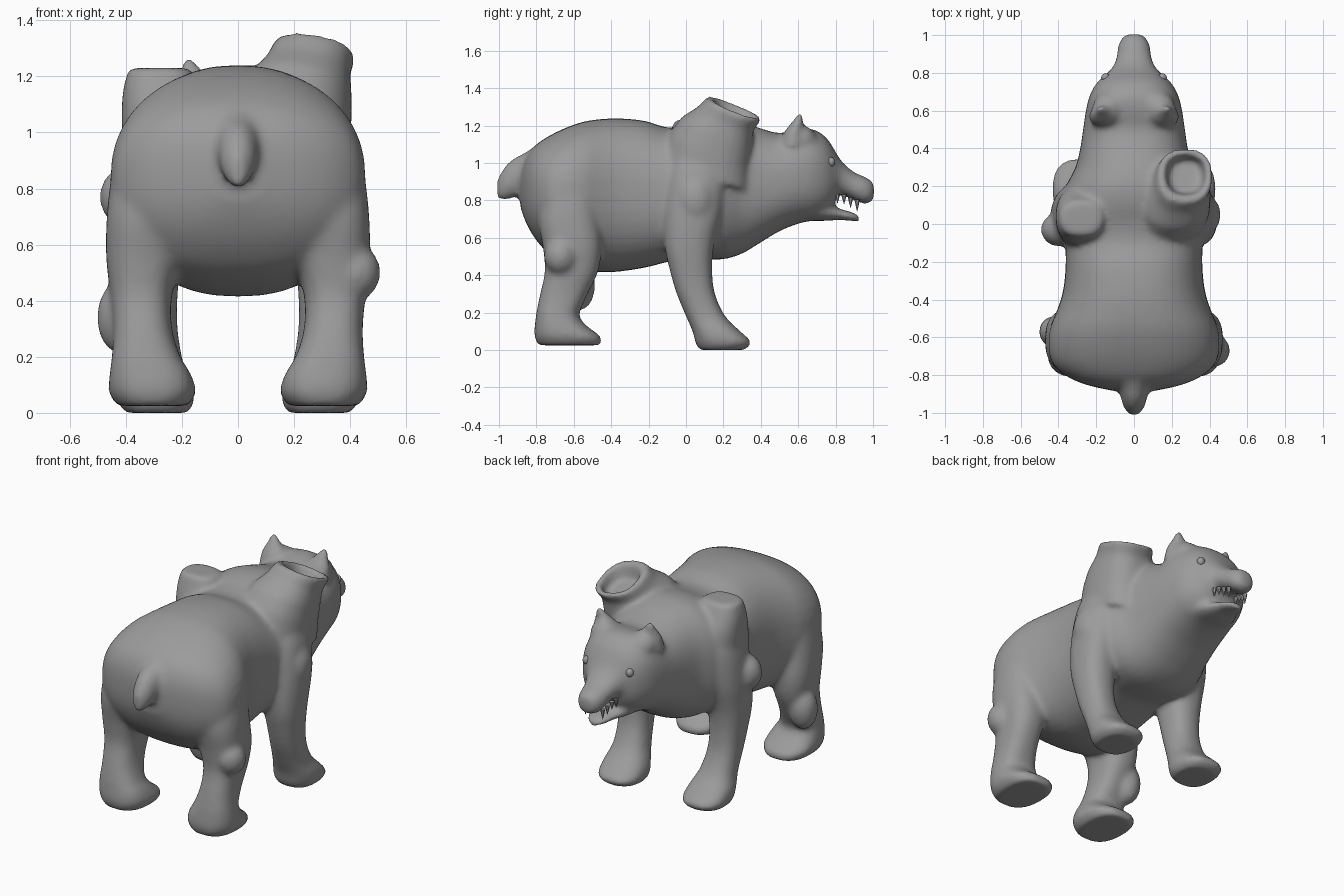
import bpy, bmesh, math
from mathutils import Vector, Matrix

fur = bpy.data.materials.new("grey fur")
fur.diffuse_color = (0.33, 0.33, 0.33, 1)


def ring(bm, c, u, v, n, seg=40):
    """Superellipse ring of vertices around c with half axes u and v."""
    out = []
    for i in range(seg):
        t = 2 * math.pi * i / seg
        a, b = math.cos(t), math.sin(t)
        a = math.copysign(abs(a) ** (2 / n), a)
        b = math.copysign(abs(b) ** (2 / n), b)
        out.append(bm.verts.new(c + u * a + v * b))
    return out


def spline(p, q, r, s, t):
    """Catmull-Rom point between q and r."""
    return .5 * (2 * q + (r - p) * t + (2 * p - 5 * q + 4 * r - s) * t * t
                 + (3 * q - p - 3 * r + s) * t ** 3)


def loft(bm, sections, n=2.2, steps=4):
    """Skin a closed smooth tube through (centre, u, v) sections."""
    secs = [[Vector(x) for x in s] for s in sections]
    last = len(secs) - 1
    fine = []
    for i in range(last):
        four = [secs[max(0, min(last, i + k))] for k in (-1, 0, 1, 2)]
        for k in range(steps):
            fine.append([spline(*[f[j] for f in four], k / steps) for j in range(3)])
    fine.append(secs[-1])
    rings = [ring(bm, c, u, v, n) for c, u, v in fine]
    for r, s in zip(rings, rings[1:]):
        for i in range(len(r)):
            j = (i + 1) % len(r)
            bm.faces.new((r[i], r[j], s[j], s[i]))
    bm.faces.new(rings[0][::-1])
    bm.faces.new(rings[-1])


def along_y(rows):
    """Rows of y, bottom z, top z, half width."""
    return [((0, y, (lo + hi) / 2), (w, 0, 0), (0, 0, (hi - lo) / 2))
            for y, lo, hi, w in rows]


def leg(rows, side):
    """Rows of z, inner x, outer x, back y, front y."""
    return [((side * (a + b) / 2, (p + q) / 2, z), ((b - a) / 2, 0, 0), (0, (q - p) / 2, 0))
            for z, a, b, p, q in rows]


def ball(bm, c, r):
    m = Matrix.Translation(c) @ Matrix.Diagonal((*r, 1))
    bmesh.ops.create_uvsphere(bm, u_segments=16, v_segments=10, radius=1, matrix=m)


def finish(bm, name, smooth=True):
    bmesh.ops.recalc_face_normals(bm, faces=bm.faces[:])
    for f in bm.faces:
        f.smooth = smooth
    me = bpy.data.meshes.new(name)
    bm.to_mesh(me)
    bm.free()
    me.materials.append(fur)
    ob = bpy.data.objects.new(name, me)
    bpy.context.collection.objects.link(ob)
    return ob


bm = bmesh.new()
# trunk, neck and skull
loft(bm, along_y([
    (-.885, .76, .96, .10), (-.855, .68, 1.03, .24), (-.81, .60, 1.09, .35), (-.74, .52, 1.14, .43),
    (-.65, .465, 1.185, .455), (-.55, .43, 1.22, .445), (-.45, .415, 1.235, .405),
    (-.35, .42, 1.238, .375), (-.22, .44, 1.225, .362), (-.1, .47, 1.19, .365), (0, .49, 1.2, .375),
    (.1, .485, 1.23, .38), (.2, .485, 1.24, .36), (.3, .515, 1.22, .31),
    (.4, .575, 1.185, .285), (.5, .635, 1.16, .27), (.6, .675, 1.18, .255),
    (.68, .695, 1.18, .235), (.75, .73, 1.135, .195), (.8, .79, 1.06, .14)]), 2.4)
# upper muzzle
loft(bm, along_y([
    (.7, .81, 1.08, .19), (.79, .825, 1.06, .145), (.84, .825, 1.0, .108),
    (.9, .80, .95, .09), (.96, .78, .925, .08), (1.005, .80, .895, .045)]))
# lower jaw
loft(bm, along_y([
    (.62, .69, .82, .16), (.74, .69, .79, .13), (.82, .695, .755, .09),
    (.88, .69, .74, .07), (.925, .685, .72, .04)]))
# tail
loft(bm, along_y([
    (-.72, .78, 1.14, .2), (-.82, .81, 1.08, .125), (-.87, .835, 1.05, .085),
    (-.92, .815, 1.025, .07), (-.97, .80, .98, .055), (-1.01, .81, .91, .025)]), 2)
for s in (-1, 1):
    # hind leg
    loft(bm, leg([
        (.025, .18, .43, -.79, -.455), (.07, .15, .46, -.81, -.455), (.12, .16, .46, -.81, -.52),
        (.16, .18, .455, -.805, -.56), (.2, .205, .45, -.80, -.57), (.3, .235, .445, -.78, -.525),
        (.42, .235, .455, -.755, -.47), (.55, .2, .47, -.765, -.45), (.7, .15, .468, -.79, -.46),
        (.85, .1, .45, -.77, -.47), (1.0, .1, .41, -.72, -.5)], s), 2.5)
    # front leg with shoulder
    loft(bm, leg([
        (0, .18, .40, .07, .31), (.04, .155, .43, .05, .35), (.1, .165, .43, .035, .29),
        (.18, .195, .41, .0, .21), (.3, .215, .41, -.05, .155), (.42, .215, .42, -.085, .14),
        (.56, .2, .435, -.115, .15), (.75, .16, .44, -.12, .2), (.95, .12, .415, -.1, .22),
        (1.08, .1, .36, -.06, .2)], s), 2.4)
    # brow
    ball(bm, (s * .13, .62, 1.12), (.09, .08, .08))
    # ear
    loft(bm, [((s * .145, .57, 1.09), (.095, 0, 0), (0, .075, 0)),
              ((s * .15, .575, 1.165), (.08, 0, 0), (0, .05, 0)),
              ((s * .165, .595, 1.215), (.045, 0, 0), (0, .033, 0)),
              ((s * .178, .615, 1.27), (.013, 0, 0), (0, .013, 0))], 2)
# stump on one shoulder
loft(bm, [((-.19, .04, .92), (.22, 0, 0), (0, .2, 0)),
          ((-.23, .04, 1.06), (.185, 0, 0), (0, .165, 0)),
          ((-.27, .035, 1.15), (.14, 0, 0), (0, .125, 0)),
          ((-.28, .03, 1.23), (.11, 0, 0), (0, .09, 0))], 2.5)
# hollow collar on the other shoulder
loft(bm, [(c, (r, 0, -.15 * r), (0, r * k, -.4 * r)) for c, r, k in (
    ((.18, .11, .95), .22, 1.1), ((.2, .13, 1.08), .205, 1.05), ((.225, .165, 1.17), .18, 1.05),
    ((.25, .21, 1.235), .15, 1), ((.275, .26, 1.295), .145, 1), ((.275, .26, 1.295), .11, 1),
    ((.272, .25, 1.21), .085, 1))], 2.4, 1)
# knee and elbow lumps
for c, r in (((.42, -.67, .5), (.09, .09, .1)), ((-.42, -.57, .34), (.085, .085, .13)),
             ((-.4, -.03, .77), (.095, .09, .11)), ((.385, .05, .8), (.075, .1, .13))):
    ball(bm, c, r)
body = finish(bm, "bear_body")
remesh = body.modifiers.new("blend", 'REMESH')
remesh.mode = 'VOXEL'
remesh.voxel_size = .014
remesh.use_smooth_shade = True
relax = body.modifiers.new("relax", 'SMOOTH')
relax.factor = .5
relax.iterations = 14

for s, side in ((-1, "left"), (1, "right")):
    # eyes
    bm = bmesh.new()
    ball(bm, (s * .15, .775, 1.005), (.024, .022, .026))
    finish(bm, side + "_eye")
    # teeth
    bm = bmesh.new()
    for y, x, z, h in ((.81, .08, .825, .03), (.845, .075, .82, .03),
                       (.88, .068, .805, .035), (.915, .06, .795, .045)):
        m = Matrix.Translation((s * x, y, z - h / 2)) @ Matrix.Rotation(math.pi, 4, 'X')
        bmesh.ops.create_cone(bm, cap_ends=True, segments=6, radius1=.015, radius2=.001,
                              depth=h + .02, matrix=m)
    finish(bm, side + "_teeth", False)
